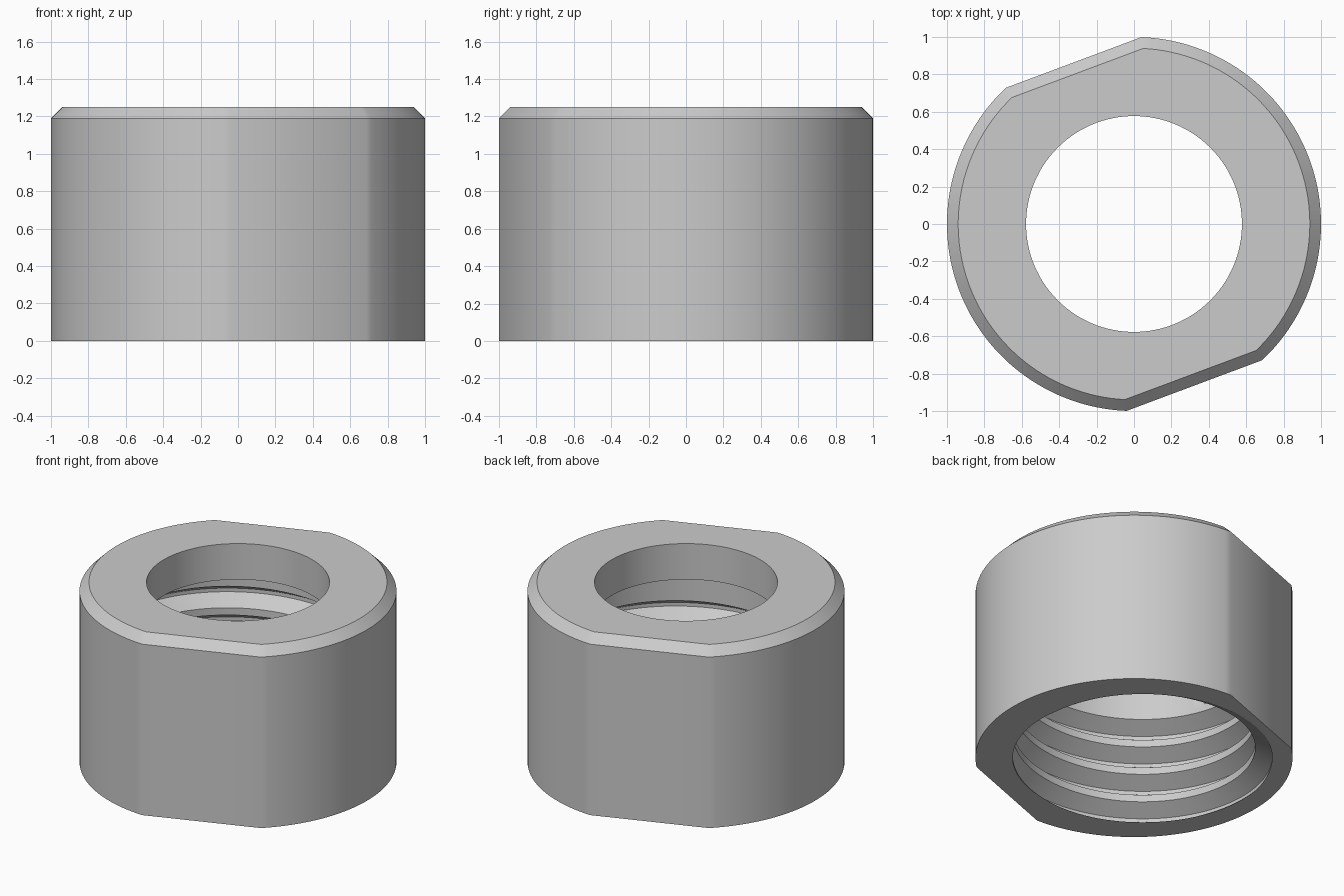
import bpy, bmesh, math
from mathutils import Vector

cube = bpy.data.objects.get("Cube")
if cube:
    bpy.data.objects.remove(cube, do_unlink=True)

HEIGHT, CHAMFER = 1.25, 0.06
FLAT_ANGLE, FLAT_DIST = math.radians(110.5), 0.922
HOLE, LIP_Z = 0.577, 1.0
MINOR, MAJOR, PITCH, PHASE = 0.765, 0.872, 0.2, math.radians(-35)
GROOVE_END = 0.83
SEGMENTS = 128

bm = bmesh.new()


def polar(r, a, z):
    return Vector((r * math.cos(a), r * math.sin(a), z))


def outline(inset, z, steps=56):
    """Circle cut by two parallel flats."""
    r = 1 - inset
    half = math.acos((FLAT_DIST - inset) / r)
    verts = []
    for side in (0, math.pi):
        start = FLAT_ANGLE + side + half
        sweep = math.pi - 2 * half
        verts += [bm.verts.new(polar(r, start + sweep * i / steps, z))
                  for i in range(steps + 1)]
    return verts


def circle(r, z):
    return [bm.verts.new(polar(r, math.tau * i / SEGMENTS, z)) for i in range(SEGMENTS)]


def skin(lower, upper):
    n = len(lower)
    for i in range(n):
        j = (i + 1) % n
        bm.faces.new((lower[i], lower[j], upper[j], upper[i]))


# Threaded bore: a helical grid, trimmed at the mouth and under the lip
profile = [(-0.125, 0), (0.125, 0), (0.4375, 1), (0.5625, 1)]
columns = []
for i in range(SEGMENTS + 1):
    a = math.tau * i / SEGMENTS
    column = []
    for turn in range(-2, 7):
        lead = turn + (a - PHASE) / math.tau
        fade = min(1, max(0, (GROOVE_END - PITCH * (lead + 0.5)) / 0.005))
        for offset, depth in profile:
            r = MINOR + (MAJOR - MINOR) * depth * fade
            column.append(bm.verts.new(polar(r, a, PITCH * (lead + offset))))
    columns.append(column)
for left, right in zip(columns, columns[1:]):
    for k in range(len(left) - 1):
        bm.faces.new((left[k], right[k], right[k + 1], left[k + 1]))
bmesh.ops.remove_doubles(bm, verts=bm.verts[:], dist=1e-5)
for z, direction in ((0, -1), (LIP_Z, 1)):
    bmesh.ops.bisect_plane(bm, geom=bm.verts[:] + bm.edges[:] + bm.faces[:], dist=1e-6,
                           plane_co=(0, 0, z), plane_no=(0, 0, direction),
                           clear_outer=True)
bmesh.ops.remove_doubles(bm, verts=bm.verts[:], dist=1e-5)

# Outer wall and top chamfer
base, shoulder = outline(0, 0), outline(0, HEIGHT - CHAMFER)
skin(base, shoulder)
skin(shoulder, outline(CHAMFER, HEIGHT))

# Plain hole through the lip
skin(circle(HOLE, LIP_Z), circle(HOLE, HEIGHT))

# Flat rings: mouth, underside of the lip, top
for z in (0, LIP_Z, HEIGHT):
    rim = [e for e in bm.edges
           if e.is_boundary and all(abs(v.co.z - z) < 1e-4 for v in e.verts)]
    bmesh.ops.triangle_fill(bm, edges=rim, use_beauty=True, normal=(0, 0, 1))
bmesh.ops.recalc_face_normals(bm, faces=bm.faces[:])

mesh = bpy.data.meshes.new("threaded_collar")
bm.to_mesh(mesh)
bm.free()
collar = bpy.data.objects.new("threaded_collar", mesh)
bpy.context.collection.objects.link(collar)

# Plain grey metal
grey = bpy.data.materials.new("grey")
grey.use_nodes = True
colour = (0.6, 0.6, 0.6, 1)
grey.diffuse_color = colour
grey.node_tree.nodes["Principled BSDF"].inputs["Base Color"].default_value = colour
mesh.materials.append(grey)

bpy.ops.object.select_all(action='DESELECT')
collar.select_set(True)
bpy.context.view_layer.objects.active = collar
bpy.ops.object.shade_smooth_by_angle(angle=math.radians(30))
